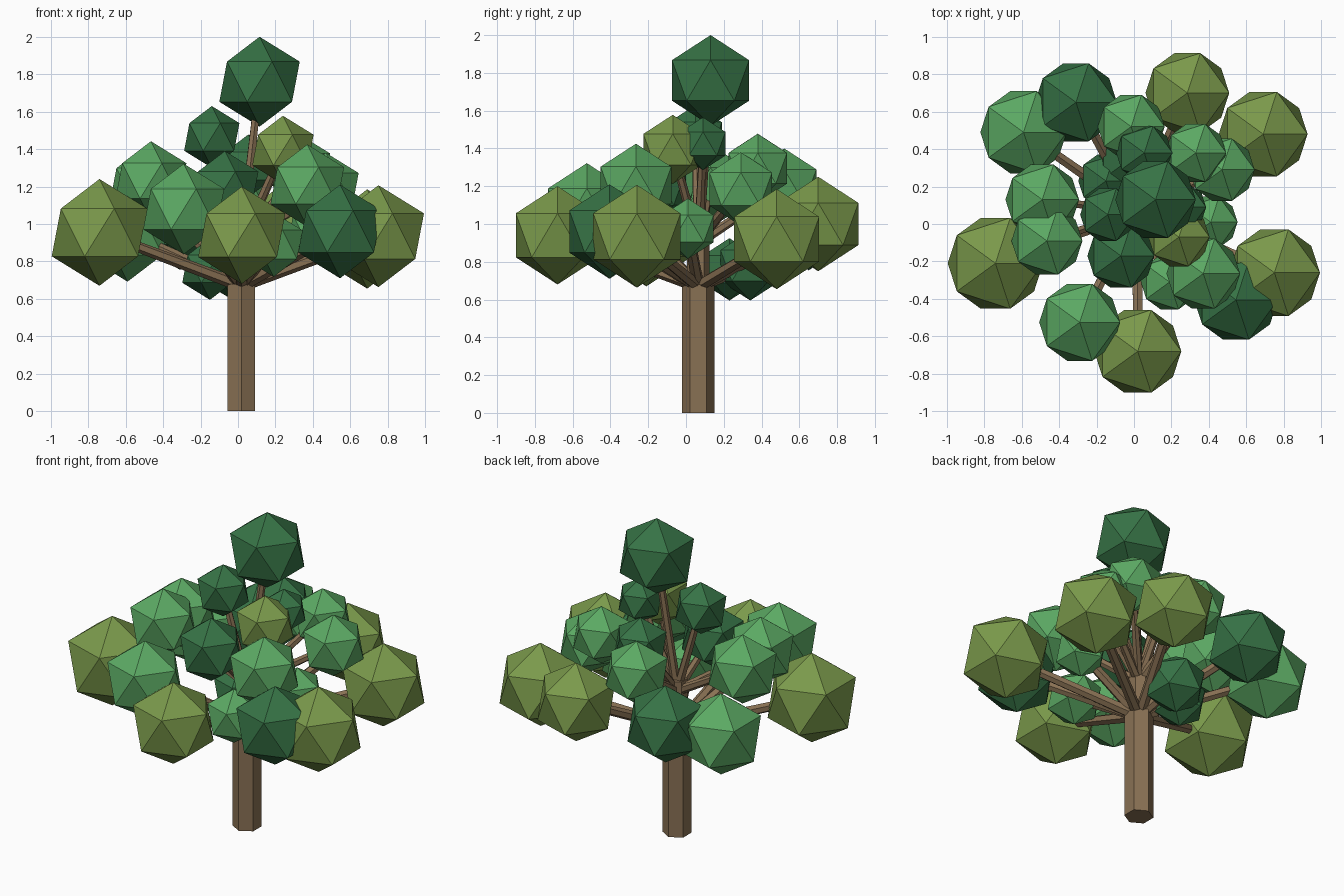
import bpy
from mathutils import Vector

cube = bpy.data.objects.get("Cube")
if cube:
    bpy.data.objects.remove(cube)


def material(name, rgb):
    mat = bpy.data.materials.new(name)
    mat.use_nodes = True
    mat.diffuse_color = (*rgb, 1)
    mat.node_tree.nodes["Principled BSDF"].inputs["Base Color"].default_value = (*rgb, 1)
    return mat


bark = material("brown bark", (0.25, 0.165, 0.088))
olive = material("olive leaf", (0.195, 0.32, 0.07))
green = material("light green leaf", (0.105, 0.395, 0.125))
dark = material("dark green leaf", (0.037, 0.17, 0.06))

TRUNK_X, TRUNK_Y = 0.018, 0.065


def limb(name, start, end, radius, tip):
    """Six-sided tapered limb between two points."""
    start, end = Vector(start), Vector(end)
    axis = end - start
    bpy.ops.mesh.primitive_cone_add(vertices=6, radius1=radius, radius2=tip,
                                    depth=axis.length, location=(start + end) / 2)
    obj = bpy.context.object
    obj.name = name
    if axis.xy.length > 0.001:
        obj.rotation_euler = axis.to_track_quat("Z", "Y").to_euler()
    obj.data.materials.append(bark)


def leaf_ball(name, centre, radius, mat):
    """Faceted twenty-sided clump of leaves."""
    bpy.ops.mesh.primitive_ico_sphere_add(subdivisions=1, radius=radius, location=centre)
    obj = bpy.context.object
    obj.name = name
    obj.data.materials.append(mat)


# Trunk and its thinner upper stem
limb("trunk", (TRUNK_X, TRUNK_Y, 0), (TRUNK_X, TRUNK_Y, 0.68), 0.085, 0.085)
limb("upper_trunk", (TRUNK_X, TRUNK_Y, 0.66), (TRUNK_X, TRUNK_Y, 0.98), 0.06, 0.06)

# Leaf clumps as x, y, z, radius
clumps = {
    "olive_leaves": (olive, [
        (-0.74, -0.21, 0.955, 0.285), (0.02, -0.68, 0.94, 0.26),
        (0.75, -0.26, 0.935, 0.272), (0.69, 0.48, 0.92, 0.265),
        (0.285, 0.70, 1.0, 0.25), (0.24, -0.07, 1.395, 0.183)]),
    "dark_leaves": (dark, [
        (0.115, 0.13, 1.76, 0.24), (-0.31, 0.65, 1.0, 0.245),
        (0.545, -0.405, 0.96, 0.25), (-0.07, -0.17, 1.19, 0.2),
        (-0.14, 0.05, 1.465, 0.165), (0.055, 0.38, 1.31, 0.168),
        (0.26, 0.09, 1.425, 0.14), (-0.15, 0.23, 0.76, 0.165),
        (-0.03, 0.34, 0.78, 0.185)]),
    "light_leaves": (green, [
        (-0.59, 0.49, 0.95, 0.258), (-0.49, 0.13, 1.2, 0.22),
        (-0.465, -0.09, 1.23, 0.212), (-0.29, -0.525, 1.08, 0.242),
        (0.37, -0.265, 1.205, 0.22), (0.19, -0.31, 0.89, 0.172),
        (0.41, 0.01, 0.975, 0.16), (-0.015, 0.52, 1.2, 0.2),
        (0.33, 0.38, 1.295, 0.182), (0.47, 0.29, 1.185, 0.195)]),
}

# Each clump gets a branch: low ones leave the trunk, high ones the upper stem
for name, (mat, balls) in clumps.items():
    for number, (x, y, z, r) in enumerate(balls, 1):
        leaf_ball(f"{name}_{number}", (x, y, z), r, mat)
        low = z < 1.15
        root = (TRUNK_X, TRUNK_Y, 0.67 if low else 0.9)
        limb(f"branch_to_{name}_{number}", root, (x, y, z),
             0.034 if low else 0.028, 0.027 if low else 0.02)
